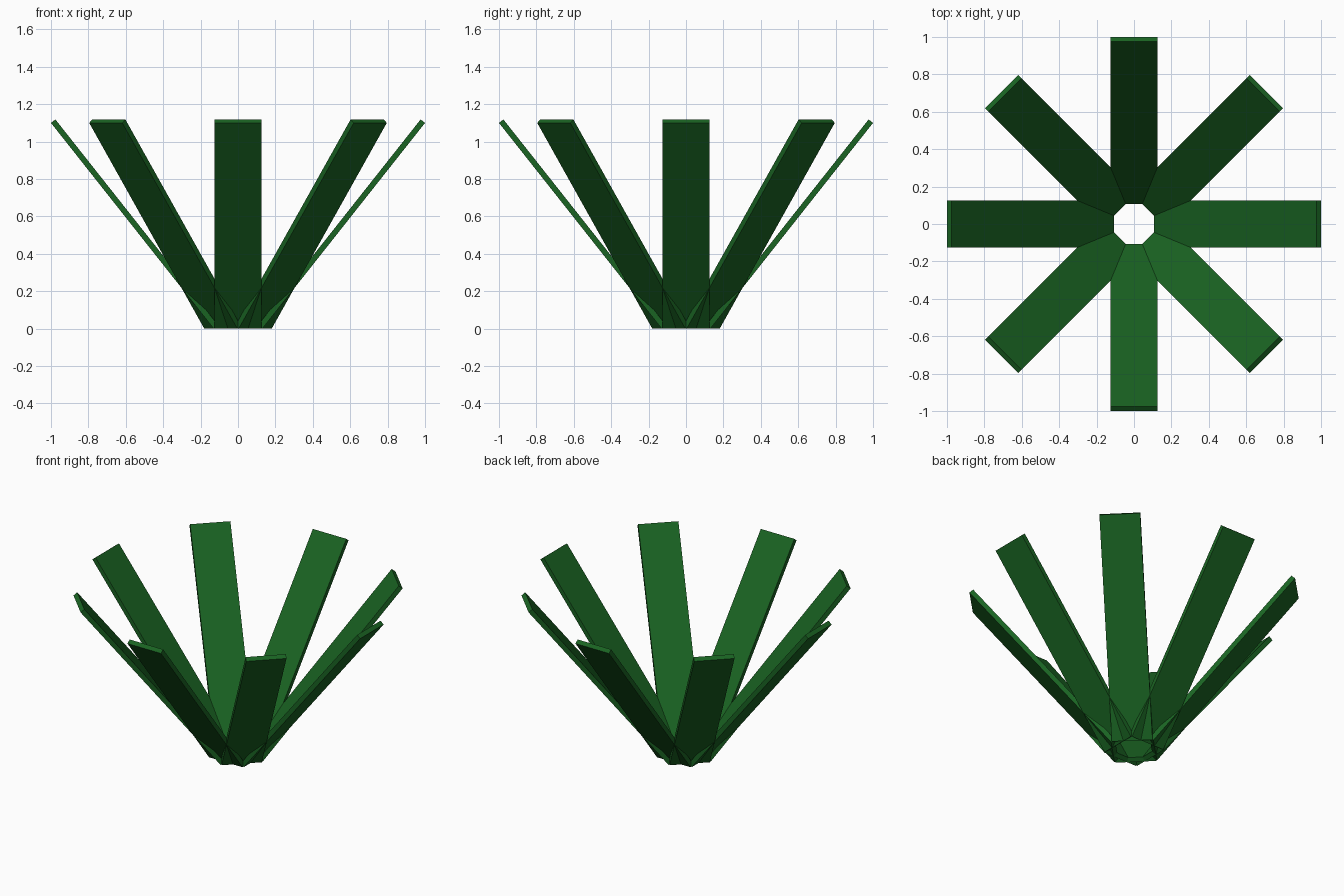
import bpy, bmesh
from math import pi
from mathutils import Matrix, Vector

if "Cube" in bpy.data.objects:
    bpy.data.objects.remove(bpy.data.objects["Cube"])

BLADES = 8
WIDTH, THICK = 0.25, 0.03
FOOT, TIP = Vector((0.13, 0, 0)), Vector((1.0, 0, 1.10))  # outer edge of a blade

green = bpy.data.materials.new("leaf_green")
green.diffuse_color = (0.01, 0.125, 0.016, 1)
green.use_nodes = True
green.node_tree.nodes["Principled BSDF"].inputs["Base Color"].default_value = green.diffuse_color

# Thin rectangular side profile leaning outwards
along = (TIP - FOOT).normalized()
inward = Vector((-along.z, 0, along.x)) * THICK
profile = [FOOT, TIP, TIP + inward, FOOT + inward]


def make_blade(index):
    bm = bmesh.new()
    side = Vector((0, WIDTH / 2, 0))
    face = bm.faces.new([bm.verts.new(p - side) for p in profile])
    new = bmesh.ops.extrude_face_region(bm, geom=[face])["geom"]
    bmesh.ops.translate(bm, vec=side * 2,
                        verts=[v for v in new if isinstance(v, bmesh.types.BMVert)])
    bmesh.ops.rotate(bm, verts=bm.verts, cent=(0, 0, 0),
                     matrix=Matrix.Rotation(index * 2 * pi / BLADES, 3, 'Z'))
    bmesh.ops.recalc_face_normals(bm, faces=bm.faces)
    name = f"leaf_blade_{index + 1}"
    mesh = bpy.data.meshes.new(name)
    bm.to_mesh(mesh)
    bm.free()
    mesh.materials.append(green)
    bpy.context.collection.objects.link(bpy.data.objects.new(name, mesh))


# Ring of blades
for i in range(BLADES):
    make_blade(i)
